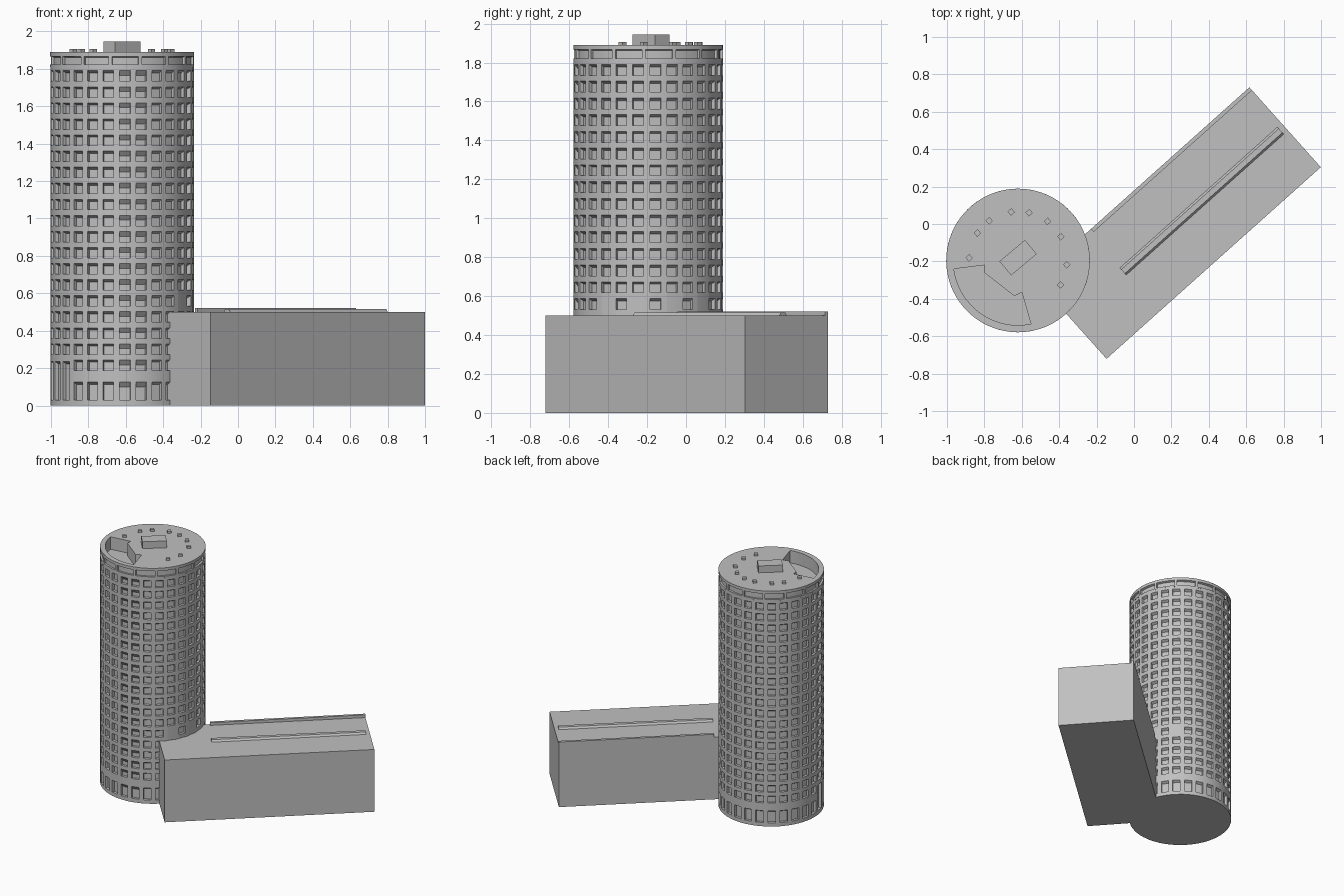
import bpy, bmesh
from math import cos, sin, radians, pi, tau
from mathutils import Matrix, Vector

cube = bpy.data.objects.get("Cube")
if cube:
    bpy.data.objects.remove(cube)

concrete = bpy.data.materials.new("concrete_grey")
concrete.use_nodes = True
GREY = (0.53, 0.53, 0.53, 1)
concrete.diffuse_color = GREY
concrete.node_tree.nodes["Principled BSDF"].inputs["Base Color"].default_value = GREY

CX, CY, R, TOP = -0.62, -0.195, 0.384, 1.89
BAND = 1.81            # start of the crown band
WING_ANGLE = radians(41.8)


def finish(name, bm, smooth=False):
    bmesh.ops.remove_doubles(bm, verts=bm.verts, dist=0.0002)
    mesh = bpy.data.meshes.new(name)
    bm.to_mesh(mesh)
    bm.free()
    mesh.materials.append(concrete)
    obj = bpy.data.objects.new(name, mesh)
    bpy.context.collection.objects.link(obj)
    if smooth:
        bpy.ops.object.select_all(action='DESELECT')
        obj.select_set(True)
        bpy.context.view_layer.objects.active = obj
        bpy.ops.object.shade_smooth_by_angle(angle=radians(25))
    return obj


def box(name, center, size, angle, taper=1.0):
    bm = bmesh.new()
    bmesh.ops.create_cube(bm, size=1)
    for v in bm.verts:
        if v.co.z > 0:
            v.co.y *= taper
    bmesh.ops.transform(bm, verts=bm.verts, matrix=Matrix.Translation(center)
                        @ Matrix.Rotation(angle, 4, 'Z')
                        @ Matrix.Diagonal((*size, 1)))
    return finish(name, bm)


def polar(r, a, z):
    return Vector((CX + r * cos(a), CY + r * sin(a), z))


def face(bm, *points):
    bm.faces.new([bm.verts.new(p) for p in points])


def wall(bm, angles, z0, z1, r0=R, r1=R):
    for a, b in zip(angles, angles[1:]):
        face(bm, polar(r0, a, z0), polar(r0, b, z0), polar(r1, b, z1), polar(r1, a, z1))


def opening(bm, angles, z0, z1, depth, slope):
    """Recessed window with a sloping head."""
    ri = R - depth
    wall(bm, angles, z0, z0, R, ri)
    wall(bm, angles, z0, z1 - slope, ri, ri)
    wall(bm, angles, z1 - slope, z1, ri, R)
    for a, flip in ((angles[0], False), (angles[-1], True)):
        pts = [polar(R, a, z0), polar(ri, a, z0), polar(ri, a, z1 - slope), polar(R, a, z1)]
        face(bm, *(pts[::-1] if flip else pts))


def column(bm, start, width, pitch, steps, bottom, top, windows):
    """One bay: a stack of windows and the pier beside it."""
    glass = [start + width * i / steps for i in range(steps + 1)]
    pier = [start + width, start + pitch]
    z = bottom
    for z0, z1, depth, slope in windows:
        wall(bm, glass + pier[1:], z, z0)
        opening(bm, glass, z0, z1, depth, slope)
        wall(bm, pier, z0, z1)
        z = z1
    wall(bm, glass + pier[1:], z, top)


# Tower shaft: repeating window bays
bm = bmesh.new()
BAYS, ROWS, STEP = 27, 19, 0.0859
pitch = tau / BAYS
for i in range(BAYS):
    mid = -pi / 2 + 0.04 + i * pitch
    turn = (mid + pi) % tau - pi
    slots = -2.95 < turn < -2.35
    slope = 0.026 if i < 2 else 0.012
    windows = [(0.03, 0.235 if slots else 0.125, 0.02, slope)]
    for row in range(ROWS - 1, -1, -1):
        if slots and row == ROWS - 1:
            continue
        if row == 14 and abs(turn) < 0.9 and i % 2 == 0:
            continue
        z = 1.762 - row * STEP
        windows.append((z - 0.028, z + 0.028, 0.02, slope))
    column(bm, mid - 0.075, 0.15, pitch, 1, 0, BAND, windows)
rim = [polar(R, -pi / 2 + 0.04 - 0.075 + i * pitch + d, 0) for i in range(BAYS) for d in (0, 0.15)]
face(bm, *rim[::-1])
finish("tower_shaft", bm, True)

# Crown band: wide openings
bm = bmesh.new()
BAYS = 15
pitch = tau / BAYS
for i in range(BAYS):
    start = -pi / 2 + 0.047 - 0.185 + i * pitch
    column(bm, start, 0.37, pitch, 3, BAND, TOP, [(1.822, 1.867, 0.015, 0.006)])
finish("tower_crown", bm, True)

# Roof with a sunken terrace
bm = bmesh.new()
outer = [polar(R, tau * i / 60, TOP) for i in range(60)]
hole = [polar(0.346, radians(187.5 + 94 * i / 16), TOP) for i in range(17)]
hole += [Vector((x, y, TOP)) for x, y in
         ((-0.60, -0.365), (-0.64, -0.385), (-0.80, -0.26), (-0.80, -0.22))]
edges = []
for loop in (outer, hole):
    vs = [bm.verts.new(p) for p in loop]
    edges += [bm.edges.new((vs[i - 1], vs[i])) for i in range(len(vs))]
bmesh.ops.triangle_fill(bm, edges=edges, use_beauty=True, normal=(0, 0, 1))
for f in bm.faces:
    f.normal_update()
    if f.normal.z < 0:
        f.normal_flip()
drop = Vector((0, 0, -0.1))
for i in range(len(hole)):
    p, q = hole[i - 1], hole[i]
    face(bm, q + drop, p + drop, p, q)
face(bm, *[p + drop for p in hole])
finish("tower_roof", bm)

# Roof house and small vents
box("roof_house", (CX, -0.18, 1.915), (0.178, 0.098, 0.06), radians(40))
for n, deg in enumerate((177, 146, 126, 98, 77, 53, 29, -5, -30)):
    a = radians(deg)
    p = polar(0.262, a, 1.895)
    box(f"roof_vent_{n + 1}", p, (0.028, 0.028, 0.022), WING_ANGLE)

# Low wing, its rear parapet and its roof skylight
box("wing", (0.235, 0.005, 0.25), (1.537, 0.573, 0.5), WING_ANGLE)
along = Vector((cos(WING_ANGLE), sin(WING_ANGLE), 0))
across = Vector((-along.y, along.x, 0))
p = Vector((0.235, 0.005, 0.51)) + across * 0.276 + along * 0.2
box("wing_parapet", p, (1.137, 0.021, 0.024), WING_ANGLE)
box("wing_skylight", (0.3625, 0.1225, 0.507), (1.13, 0.052, 0.016), WING_ANGLE, 0.55)
